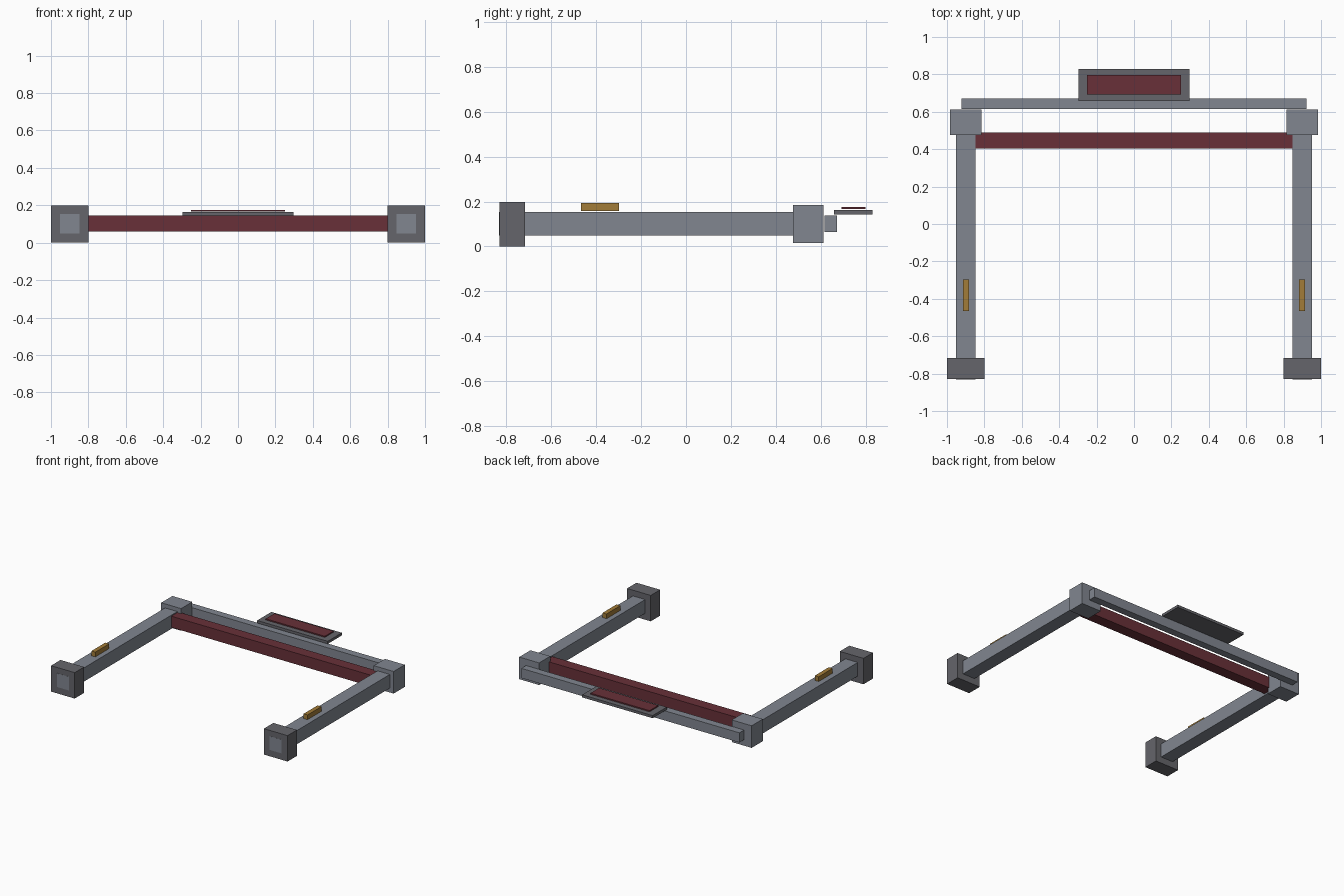
import bpy
import bmesh
from mathutils import Vector

if "Cube" in bpy.data.objects:
    bpy.data.objects.remove(bpy.data.objects["Cube"])


def material(name, rgb):
    m = bpy.data.materials.new(name)
    m.diffuse_color = (*rgb, 1.0)
    m.use_nodes = True
    m.node_tree.nodes["Principled BSDF"].inputs["Base Color"].default_value = m.diffuse_color
    return m


STEEL = material("blue_grey_steel", (0.22, 0.24, 0.28))
DARK = material("dark_grey", (0.13, 0.13, 0.145))
RED = material("dark_red", (0.14, 0.03, 0.04))
AMBER = material("amber", (0.36, 0.20, 0.04))


def box(name, x, y, z, mat):
    """Box from (min, max) ranges, with its origin at its centre."""
    lo, hi = (Vector(c) for c in zip(x, y, z))
    size, centre = hi - lo, (lo + hi) / 2
    bm = bmesh.new()
    bmesh.ops.create_cube(bm, size=1)
    bmesh.ops.scale(bm, vec=size, verts=bm.verts)
    mesh = bpy.data.meshes.new(name)
    bm.to_mesh(mesh)
    bm.free()
    mesh.materials.append(mat)
    obj = bpy.data.objects.new(name, mesh)
    obj.location = centre
    bpy.context.collection.objects.link(obj)
    return obj


def pair(name, x, y, z, mat):
    """The same box on the right and left sides."""
    box("right_" + name, x, y, z, mat)
    box("left_" + name, (-x[1], -x[0]), y, z, mat)


# Side arms: rail, front end cap, rear corner block, marker strip
pair("side_rail", (0.847, 0.951), (-0.831, 0.50), (0.049, 0.154), STEEL)
pair("front_cap", (0.80, 1.0), (-0.83, -0.716), (0.0, 0.198), DARK)
pair("corner_block", (0.815, 0.983), (0.476, 0.611), (0.016, 0.185), STEEL)
pair("marker_strip", (0.881, 0.914), (-0.466, -0.298), (0.158, 0.194), AMBER)

# Cross members
box("red_crossbar", (-0.85, 0.85), (0.404, 0.489), (0.06, 0.146), RED)
box("rear_crossbar", (-0.922, 0.922), (0.615, 0.672), (0.064, 0.138), STEEL)

# Rear plate with its coloured panel
box("rear_plate", (-0.298, 0.298), (0.658, 0.829), (0.143, 0.163), DARK)
box("plate_panel", (-0.25, 0.25), (0.692, 0.797), (0.167, 0.176), RED)
